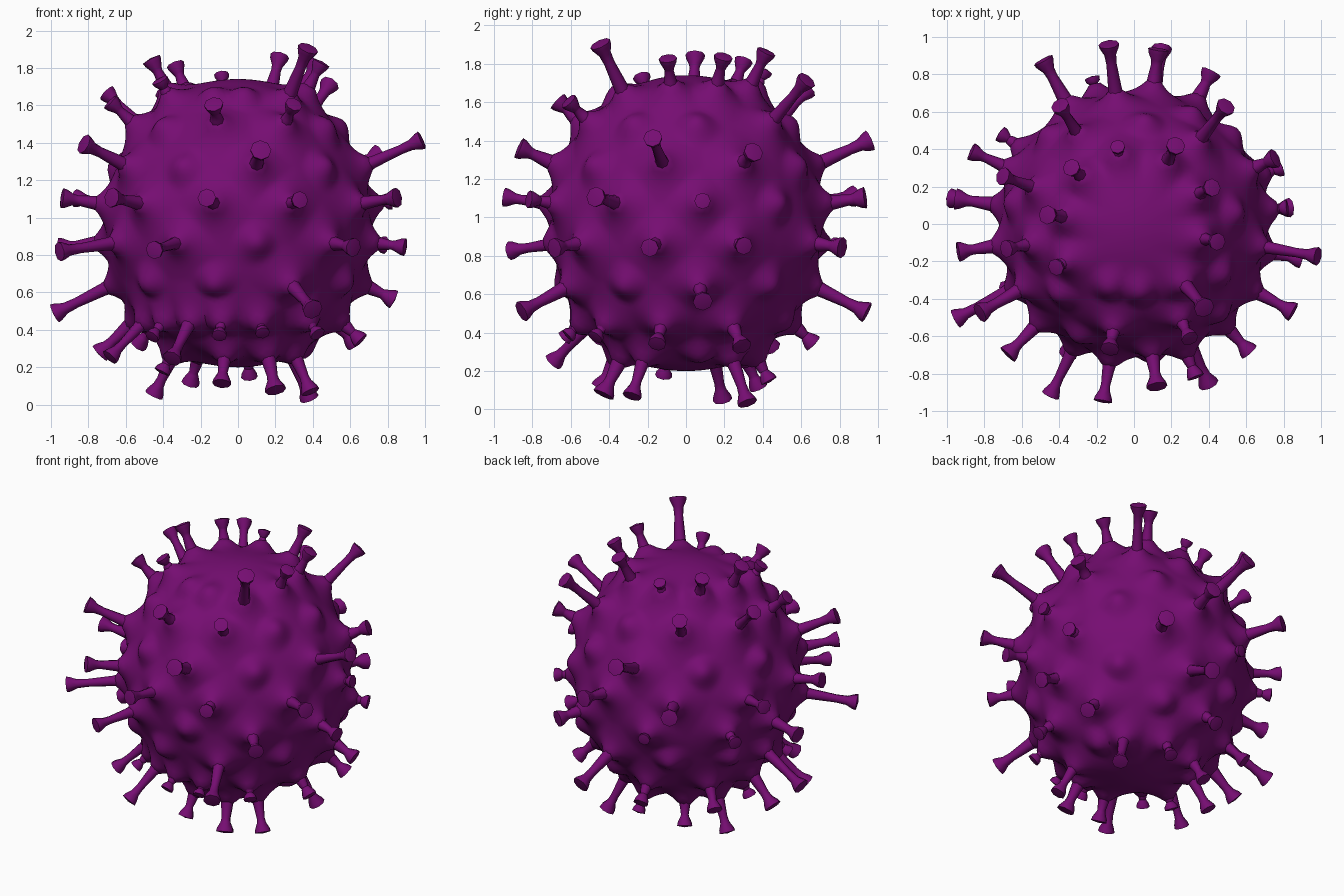
import bpy
import bmesh
import random
from math import radians, sin, cos, exp, tau
from mathutils import Vector, kdtree

random.seed(4)
if "Cube" in bpy.data.objects:
    bpy.data.objects.remove(bpy.data.objects["Cube"], do_unlink=True)

CENTRE = Vector((0, 0, 0.97))
RADII = Vector((0.7, 0.7, 0.77))

purple = bpy.data.materials.new("deep_purple")
purple.use_nodes = True
purple.diffuse_color = (0.18, 0.004, 0.168, 1)
purple.node_tree.nodes["Principled BSDF"].inputs["Base Color"].default_value = purple.diffuse_color

# Spikes per ring of latitude: azimuth in degrees, tip distance in hundredths
SPIKES = {
    62: [(138, 97), (102, 91), (62, 102), (25, 99), (-12, 98), (174, 100)],
    58: [(-50, 111), (-151, 91)],
    43: [(-101, 94), (-64, 94), (52, 110), (122, 103), (160, 103), (-169, 96)],
    24: [(-10, 110), (-82, 97), (25, 92), (98, 107), (-150, 105)],
    8: [(-100, 98), (-68, 90), (-29, 99), (6, 84), (82, 96),
        (119, 102), (156, 97), (-171, 97), (-134, 99)],
    -8: [(-152, 110), (-116, 104), (-48, 94), (-12, 93), (21, 86), (63, 93),
         (106, 83), (146, 88), (172, 98)],
}
LOWER_SPIKES = {
    -26: [(172, 111), (-65, 106), (81, 107), (6, 94)],
    -43: [(-13, 93), (25, 95), (-117, 107), (-99, 89), (-78, 87), (172, 103),
          (-153, 106), (-135, 90), (100, 93), (140, 96), (-48, 88)],
    -62: [(40, 107), (157, 105), (-65, 102), (82, 94), (-101, 98),
          (124, 98), (-164, 91), (-36, 103)],
}

# Low bumps without a stalk, as azimuths on each ring
BUMPS = {
    62: [-85, -112], 43: [-30, 6, 84, -137], 24: [-116, -46, 62, 134, 170],
    8: [42], -8: [-82], -26: [-137, -101, -29, 42, 116, 151], -43: [70],
    -62: [12],
}


def direction(lat, az):
    lat, az = radians(lat), radians(az)
    return Vector((cos(lat) * cos(az), cos(lat) * sin(az), sin(lat)))


def skin_distance(d):
    """Distance from the centre to the plain ellipsoid along d."""
    return 1 / Vector((d.x / RADII.x, d.y / RADII.y, d.z / RADII.z)).length


def finish(name, bm):
    mesh = bpy.data.meshes.new(name)
    bmesh.ops.recalc_face_normals(bm, faces=bm.faces)
    bm.to_mesh(mesh)
    bm.free()
    mesh.materials.append(purple)
    obj = bpy.data.objects.new(name, mesh)
    bpy.context.collection.objects.link(obj)
    obj.select_set(True)
    bpy.context.view_layer.objects.active = obj


def make_spike(name, d, tip, sides=8):
    """Turn a stalk with a faceted cap around the direction d."""
    base = skin_distance(d)
    length = tip - base
    cap = min(0.053, 0.025 + 0.12 * length) * random.uniform(0.9, 1.08)
    neck = cap * 0.5
    profile = [(0.045, 0.02), (neck * 1.3, min(0.1, length * 0.55)),
               (neck, length * 0.65), (neck * 1.15, length * 0.97 - 0.06),
               (cap * 0.92, length - 0.03), (cap, length - 0.008)]
    profile.sort(key=lambda p: p[1])
    side = d.orthogonal().normalized()
    other = d.cross(side)
    bm = bmesh.new()
    rings = []
    for r, h in profile:
        rings.append([bm.verts.new(CENTRE + d * (base + h)
                      + (side * cos(tau * i / sides) + other * sin(tau * i / sides)) * r)
                      for i in range(sides)])
    for low, high in zip(rings, rings[1:]):
        for i in range(sides):
            j = (i + 1) % sides
            bm.faces.new((low[i], low[j], high[j], high[i]))
    top = bm.verts.new(CENTRE + d * tip)
    for i in range(sides):
        bm.faces.new((rings[-1][i], rings[-1][(i + 1) % sides], top))
    bm.faces.new(rings[0])
    finish(name, bm)


bpy.ops.object.select_all(action="DESELECT")

# Stalked spikes
roots = []
for lat, ring in {**SPIKES, **LOWER_SPIKES}.items():
    for az, reach in ring:
        d = direction(lat, az)
        make_spike("spike", d, reach / 100)
        roots.append((d, True))
for lat, ring in BUMPS.items():
    roots += [(direction(lat, az), False) for az in ring]

# Body pulled outwards around every spike root and bump
tree = kdtree.KDTree(len(roots))
for i, (d, stalk) in enumerate(roots):
    tree.insert(d, i)
tree.balance()

bm = bmesh.new()
bmesh.ops.create_icosphere(bm, subdivisions=6, radius=1)
for v in bm.verts:
    d = v.co.normalized()
    lift = 0
    for co, i, dist in tree.find_n(d, 4):
        dist *= 0.73
        if roots[i][1]:
            lift = max(lift, min(0.085, 0.14 * exp(-dist / 0.062)))
        else:
            lift = max(lift, 0.06 * exp(-(dist / 0.08) ** 2))
    v.co = CENTRE + d * (skin_distance(d) + lift)
finish("body", bm)

bpy.ops.object.shade_smooth_by_angle(angle=radians(48))
